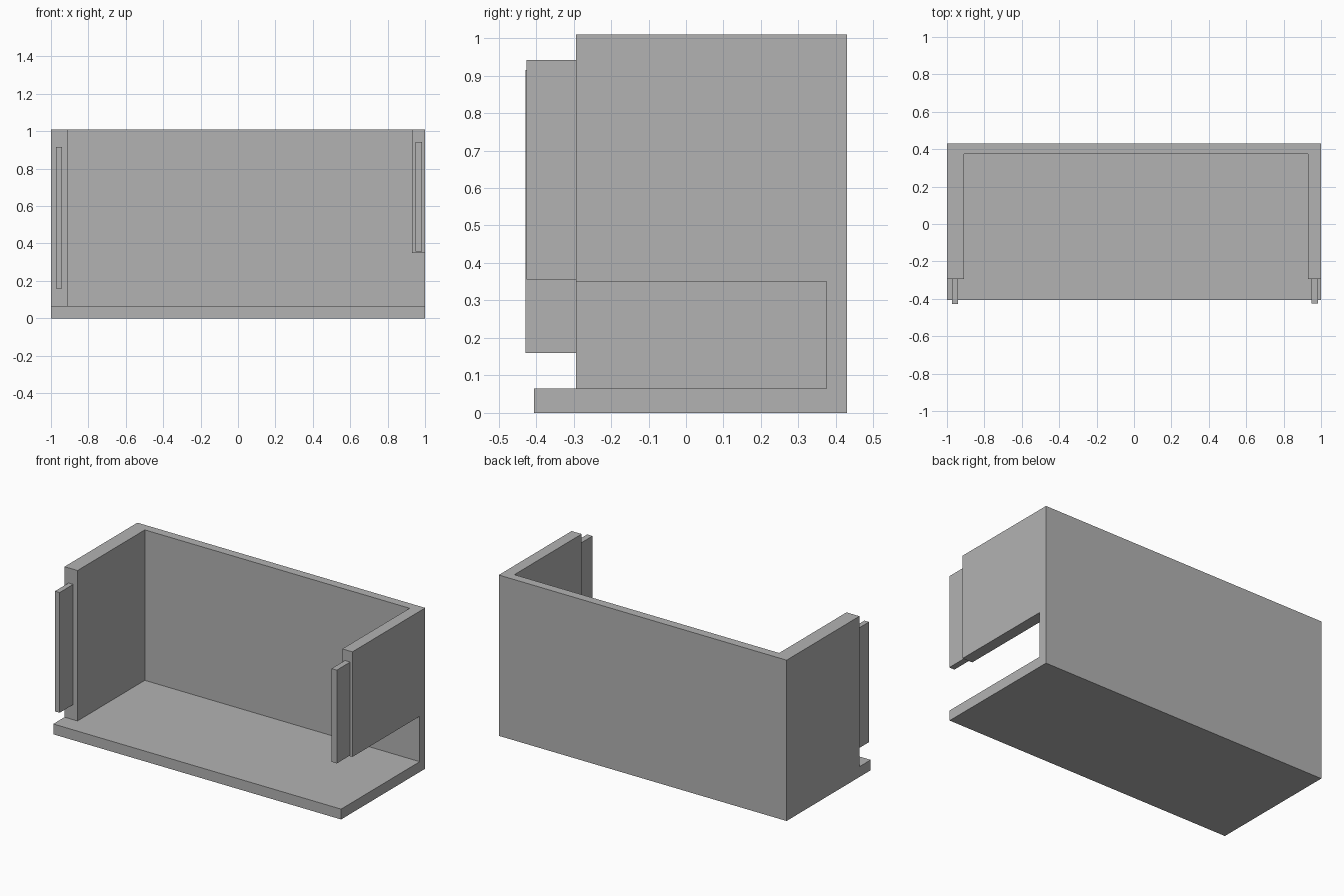
import bpy
import bmesh

old = bpy.data.objects.get("Cube")
if old:
    bpy.data.objects.remove(old, do_unlink=True)

# One plain grey for everything
grey = bpy.data.materials.new("plain_grey")
grey.use_nodes = True
colour = (0.45, 0.45, 0.45, 1)
grey.diffuse_color = colour
grey.node_tree.nodes["Principled BSDF"].inputs["Base Color"].default_value = colour


def box(name, x, y, z):
    """Flat-sided block spanning the given ranges."""
    bm = bmesh.new()
    bmesh.ops.create_cube(bm, size=1)
    for v in bm.verts:
        v.co = [r[0] if c < 0 else r[1] for c, r in zip(v.co, (x, y, z))]
    mesh = bpy.data.meshes.new(name)
    bm.to_mesh(mesh)
    bm.free()
    mesh.materials.append(grey)
    obj = bpy.data.objects.new(name, mesh)
    bpy.context.collection.objects.link(obj)
    return obj


TOP, FLOOR = 1.01, 0.065
BACK, BACK_INNER = 0.43, 0.375
WALL_FRONT, TAB_FRONT = -0.293, -0.428
GAP_TOP = 0.35

# Floor slab and back panel
box("floor", (-1, 1), (-0.405, BACK_INNER), (0, FLOOR))
box("back_panel", (-1, 1), (BACK_INNER, BACK), (0, TOP))

# Side walls: the right one reaches the floor, the left one leaves a gap
box("right_wall", (-1, -0.91), (WALL_FRONT, BACK_INNER), (FLOOR, TOP))
box("left_wall", (0.93, 1), (WALL_FRONT, BACK_INNER), (GAP_TOP, TOP))

# Thin tabs on the front edges of the walls
box("right_tab", (-0.972, -0.94), (TAB_FRONT, WALL_FRONT), (0.16, 0.915))
box("left_tab", (0.948, 0.985), (TAB_FRONT + 0.002, WALL_FRONT), (0.356, 0.942))
